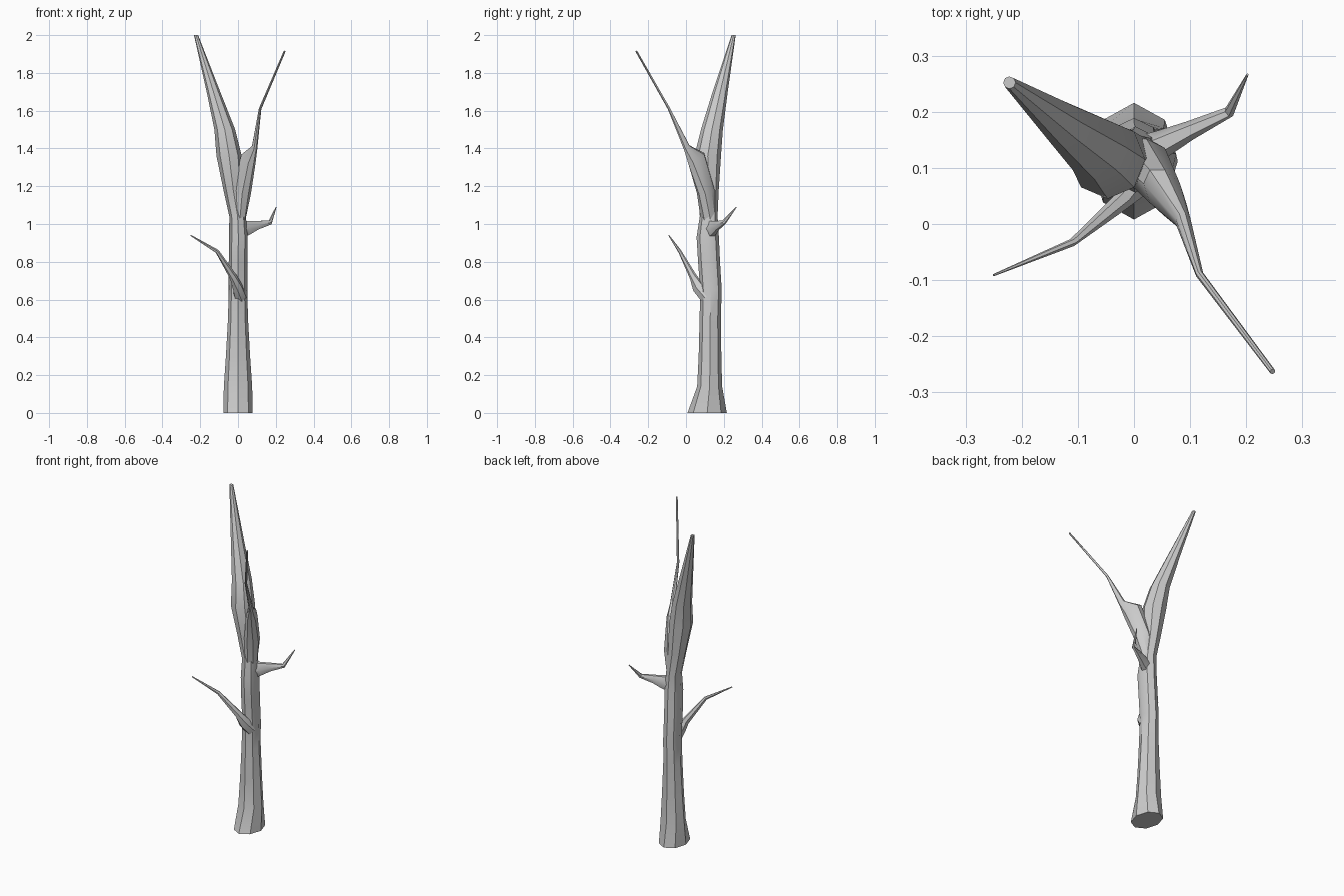
import bpy, bmesh, math
from mathutils import Vector

cube = bpy.data.objects.get("Cube")
if cube:
    bpy.data.objects.remove(cube, do_unlink=True)

# One bark colour for the whole tree
bark = bpy.data.materials.new("grey_bark")
bark.use_nodes = True
GREY = (0.6, 0.6, 0.6, 1)
bark.diffuse_color = GREY
bark.node_tree.nodes["Principled BSDF"].inputs["Base Color"].default_value = GREY


def loft(name, rings, sides=8, level=False):
    """Skin rings of (x, y, z, radius a, radius b); level keeps them horizontal."""
    bm = bmesh.new()
    centres = [Vector(r[:3]) for r in rings]
    loops = []
    for i, (c, r) in enumerate(zip(centres, rings)):
        if level:
            u, v = Vector((1, 0, 0)), Vector((0, 1, 0))
        else:
            before = (c - centres[max(i - 1, 0)]).normalized()
            after = (centres[min(i + 1, len(rings) - 1)] - c).normalized()
            t = (before + after).normalized()
            u = t.cross(Vector((0, 0, 1))).normalized()
            v = u.cross(t) * -1
        angles = [2 * math.pi * k / sides for k in range(sides)]
        loops.append([bm.verts.new(c + u * math.cos(a) * r[3] + v * math.sin(a) * r[4])
                      for a in angles])
    for low, high in zip(loops, loops[1:]):
        for k in range(sides):
            n = (k + 1) % sides
            bm.faces.new((low[k], low[n], high[n], high[k]))
    bm.faces.new(loops[0][::-1])
    bm.faces.new(loops[-1])
    bmesh.ops.recalc_face_normals(bm, faces=bm.faces)
    mesh = bpy.data.meshes.new(name)
    bm.to_mesh(mesh)
    bm.free()
    mesh.materials.append(bark)
    obj = bpy.data.objects.new(name, mesh)
    bpy.context.collection.objects.link(obj)
    bpy.ops.object.select_all(action="DESELECT")
    obj.select_set(True)
    bpy.context.view_layer.objects.active = obj
    bpy.ops.object.shade_smooth_by_angle(angle=math.radians(40))
    return obj


# Trunk with flared foot, bending into the thick main limb
loft("trunk_and_main_limb", [
    (0, .112, 0, .078, .104),
    (0, .125, .14, .075, .066),
    (0, .127, .3, .064, .06),
    (0, .128, .5, .053, .056),
    (0, .132, .65, .049, .057),
    (0, .122, .8, .049, .058),
    (.002, .115, .93, .049, .059),
    (-.002, .12, 1.04, .044, .047),
    (-.025, .12, 1.18, .052, .053),
    (-.047, .115, 1.36, .067, .07),
    (-.07, .137, 1.5, .055, .058),
    (-.13, .181, 1.7, .036, .04),
    (-.222, .252, 2.0, .011, .011),
], level=True)

# Slender limb forking to the front left
loft("fork_limb", [
    (0, .118, 1.03, .042, .042),
    (.022, .105, 1.17, .045, .05),
    (.055, .055, 1.345, .032, .058),
    (.088, .004, 1.405, .014, .02),
    (.117, -.09, 1.61, .007, .007),
    (.247, -.263, 1.915, .005, .005),
])

# Lower twig at the front right
loft("lower_twig", [
    (.012, .11, .61, .034, .036),
    (-.002, .065, .665, .026, .034),
    (-.025, .038, .72, .016, .022),
    (-.11, -.033, .855, .007, .011),
    (-.25, -.091, .94, .002, .003),
], sides=6)

# Upper twig at the back left
loft("upper_twig", [
    (.005, .12, .968, .036, .052),
    (.05, .143, .98, .025, .043),
    (.1, .167, .994, .017, .027),
    (.17, .2, 1.008, .01, .013),
    (.202, .266, 1.09, .002, .003),
], sides=6)
